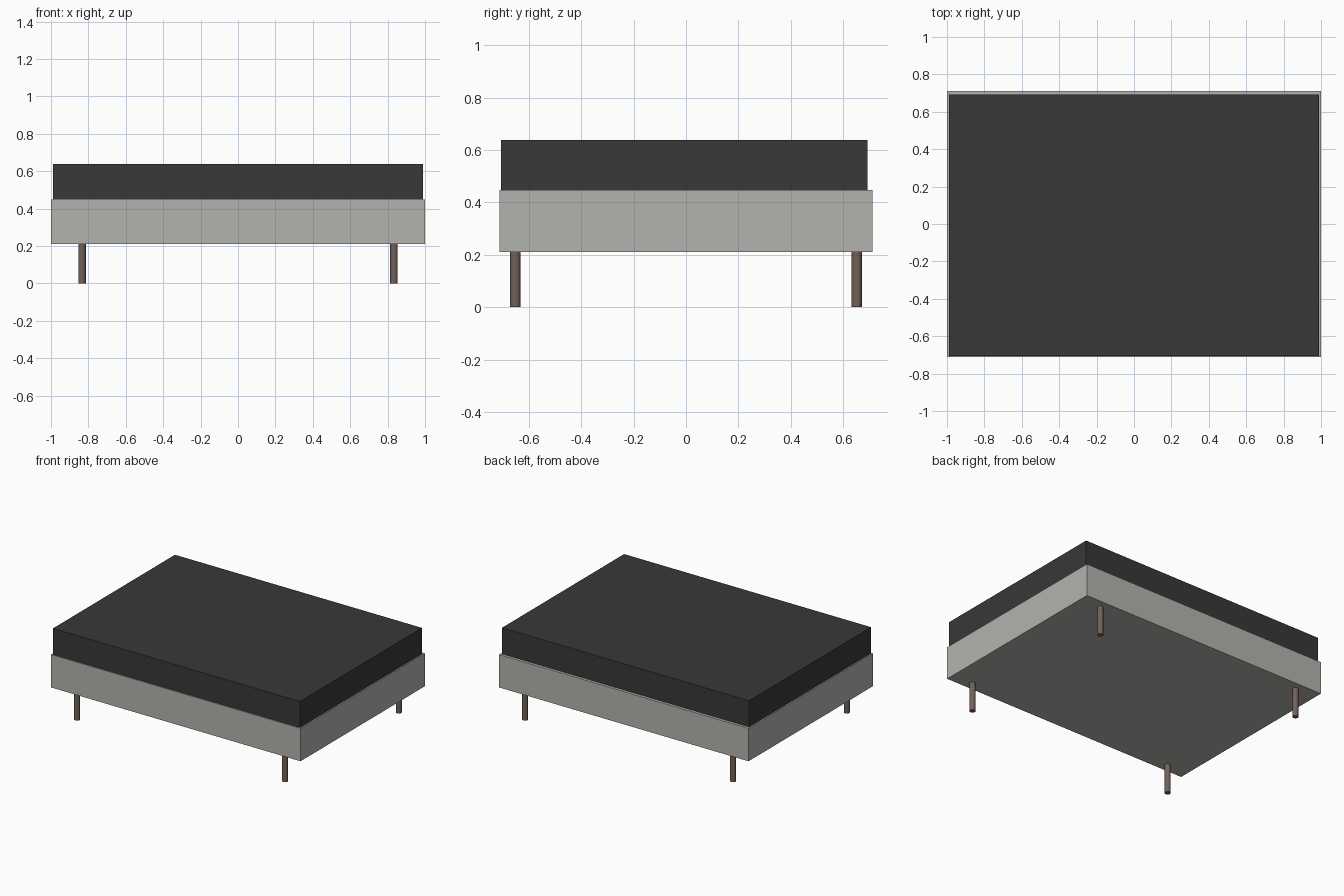
import bpy

if "Cube" in bpy.data.objects:
    bpy.data.objects.remove(bpy.data.objects["Cube"])


def material(name, rgb):
    m = bpy.data.materials.new(name)
    m.diffuse_color = (*rgb, 1.0)
    m.use_nodes = True
    m.node_tree.nodes["Principled BSDF"].inputs["Base Color"].default_value = m.diffuse_color
    return m


def box(name, lo, hi, mat):
    center = [(a + b) / 2 for a, b in zip(lo, hi)]
    bpy.ops.mesh.primitive_cube_add(size=1, location=center)
    ob = bpy.context.object
    ob.name = name
    ob.scale = [b - a for a, b in zip(lo, hi)]
    bpy.ops.object.transform_apply(location=False, rotation=False, scale=True)
    ob.data.materials.append(mat)
    return ob


fabric = material("base_fabric", (0.45, 0.45, 0.42))
dark = material("mattress_fabric", (0.04, 0.04, 0.04))
wood = material("leg_wood", (0.17, 0.12, 0.10))

# Upholstered base and mattress, which sits slightly towards the front
box("bed_base", (-1, -0.712, 0.21), (1, 0.712, 0.448), fabric)
box("mattress", (-0.99, -0.705, 0.448), (0.99, 0.692, 0.638), dark)

# Four round legs
for side, x in (("left", -0.834), ("right", 0.834)):
    for end, y in (("front", -0.651), ("back", 0.651)):
        bpy.ops.mesh.primitive_cylinder_add(vertices=32, radius=0.02, depth=0.21,
                                            location=(x, y, 0.105))
        leg = bpy.context.object
        leg.name = f"{end}_{side}_leg"
        leg.data.materials.append(wood)
        bpy.ops.object.shade_smooth_by_angle()
